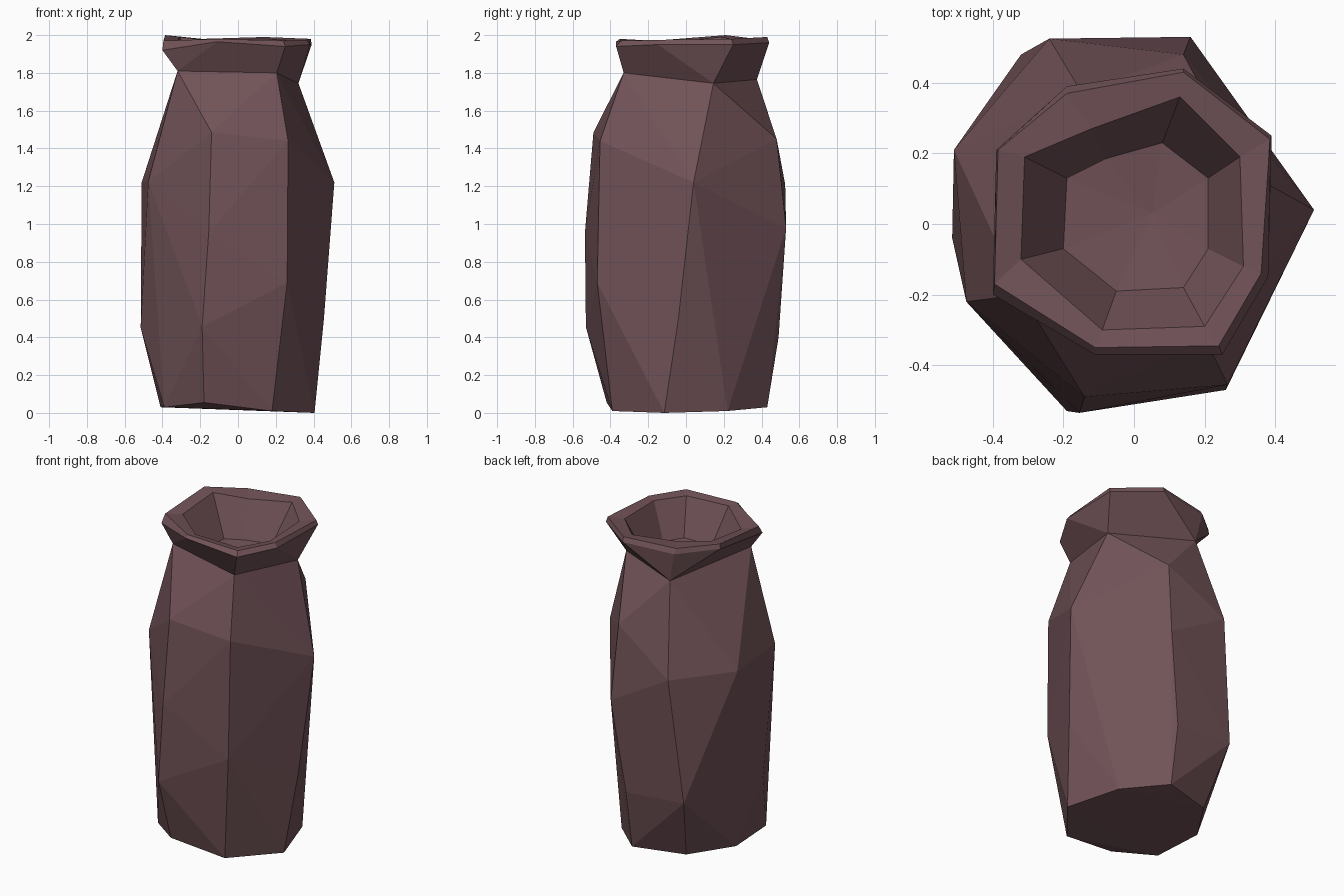
import bpy
import bmesh
from mathutils import Vector

if "Cube" in bpy.data.objects:
    bpy.data.objects.remove(bpy.data.objects["Cube"], do_unlink=True)

# One dull brown clay colour
clay = bpy.data.materials.new("brown_clay")
clay.use_nodes = True
colour = (0.165, 0.085, 0.096, 1)
clay.diffuse_color = colour
clay.node_tree.nodes["Principled BSDF"].inputs["Base Color"].default_value = colour


def finish(bm, name):
    """Turn the bmesh into a flat-shaded clay object."""
    mesh = bpy.data.meshes.new(name)
    bm.to_mesh(mesh)
    bm.free()
    mesh.materials.append(clay)
    obj = bpy.data.objects.new(name, mesh)
    bpy.context.collection.objects.link(obj)
    return obj


def add_ring(bm, points):
    return [bm.verts.new(p) for p in points]


def bridge(bm, lower, upper):
    """Join two rings; repeated vertices in a ring give triangles."""
    count = len(lower)
    for i in range(count):
        j = (i + 1) % count
        corners = [lower[i], lower[j], upper[j], upper[i]]
        bm.faces.new(list(dict.fromkeys(corners)))


# Four corners where the body meets the collar
neck_right = (0.32, 0.145, 1.745)
neck_back = (-0.15, 0.375, 1.765)
neck_left = (-0.32, -0.2, 1.81)
neck_front = (0.205, -0.33, 1.80)
neck = [neck_right, neck_back, neck_left, neck_front]

# Faceted body: a hull around irregular foot, belly and shoulder rings
foot = [(0.18, -0.39, 0.01), (0.405, -0.115, 0), (0.3, 0.22, 0.01), (0.08, 0.43, 0.03),
        (-0.24, 0.34, 0.03), (-0.41, 0.08, 0.03), (-0.39, -0.25, 0.03), (-0.18, -0.42, 0.055)]
belly = [(0.26, -0.47, 0.69), (0.455, -0.04, 0.5), (0.08, 0.49, 0.4), (0.16, 0.53, 0.98),
         (-0.32, 0.48, 0.43), (-0.515, -0.04, 0.45), (-0.19, -0.53, 0.455), (-0.155, -0.535, 0.955)]
shoulder = [(0.265, -0.455, 1.44), (0.51, 0.04, 1.22), (0.14, 0.48, 1.45), (-0.24, 0.525, 1.21),
            (-0.51, 0.21, 1.22), (-0.475, -0.22, 1.225), (-0.14, -0.49, 1.485)]

bm = bmesh.new()
add_ring(bm, foot + belly + shoulder + neck)
hull = bmesh.ops.convex_hull(bm, input=bm.verts[:])
unused = [v for v in bm.verts if not v.link_faces]
bmesh.ops.delete(bm, geom=unused, context="VERTS")
bm.normal_update()
# Open the top so the bowl shows
caps = [f for f in bm.faces if f.normal.z > 0.8 and f.calc_center_median().z > 1.7]
bmesh.ops.delete(bm, geom=caps, context="FACES_ONLY")
finish(bm, "vase_body")

# Flared collar, rim and inner bowl
collar = [(0.38, -0.15, 1.95), (0.39, 0.25, 1.95), (0.14, 0.44, 1.96), (-0.19, 0.39, 1.95),
          (-0.39, 0.21, 1.97), (-0.4, -0.2, 1.92), (-0.11, -0.37, 1.965), (0.25, -0.37, 1.94)]
rim = [(0.36, -0.14, 1.975), (0.385, 0.24, 1.98), (0.14, 0.43, 1.99), (-0.19, 0.37, 1.98),
       (-0.385, 0.21, 2), (-0.395, -0.17, 1.97), (-0.11, -0.35, 1.98), (0.24, -0.345, 1.97)]
lip = [(0.31, -0.12), (0.3, 0.19), (0.13, 0.36), (-0.12, 0.27),
       (-0.31, 0.19), (-0.32, -0.1), (-0.09, -0.3), (0.2, -0.29)]
floor = [(0.21, -0.07), (0.21, 0.13), (0.08, 0.23), (-0.08, 0.185),
         (-0.19, 0.13), (-0.2, -0.07), (-0.05, -0.19), (0.14, -0.18)]

bm = bmesh.new()
right, back, left, front = add_ring(bm, neck)
neck_ring = [right, right, back, back, back, left, left, front]
collar_ring = add_ring(bm, collar)
rim_ring = add_ring(bm, rim)
lip_ring = add_ring(bm, [(x, y, r[2] - 0.01) for (x, y), r in zip(lip, rim)])
floor_ring = add_ring(bm, [(x, y, 1.75) for x, y in floor])
rings = [neck_ring, collar_ring, rim_ring, lip_ring, floor_ring]
for lower, upper in zip(rings, rings[1:]):
    bridge(bm, lower, upper)

# Shallow fan closing the bowl
centre = bm.verts.new((0.05, 0.03, 1.73))
for a, b in zip(floor_ring, floor_ring[1:] + floor_ring[:1]):
    bm.faces.new((a, b, centre))
bm.normal_update()
finish(bm, "vase_rim")
